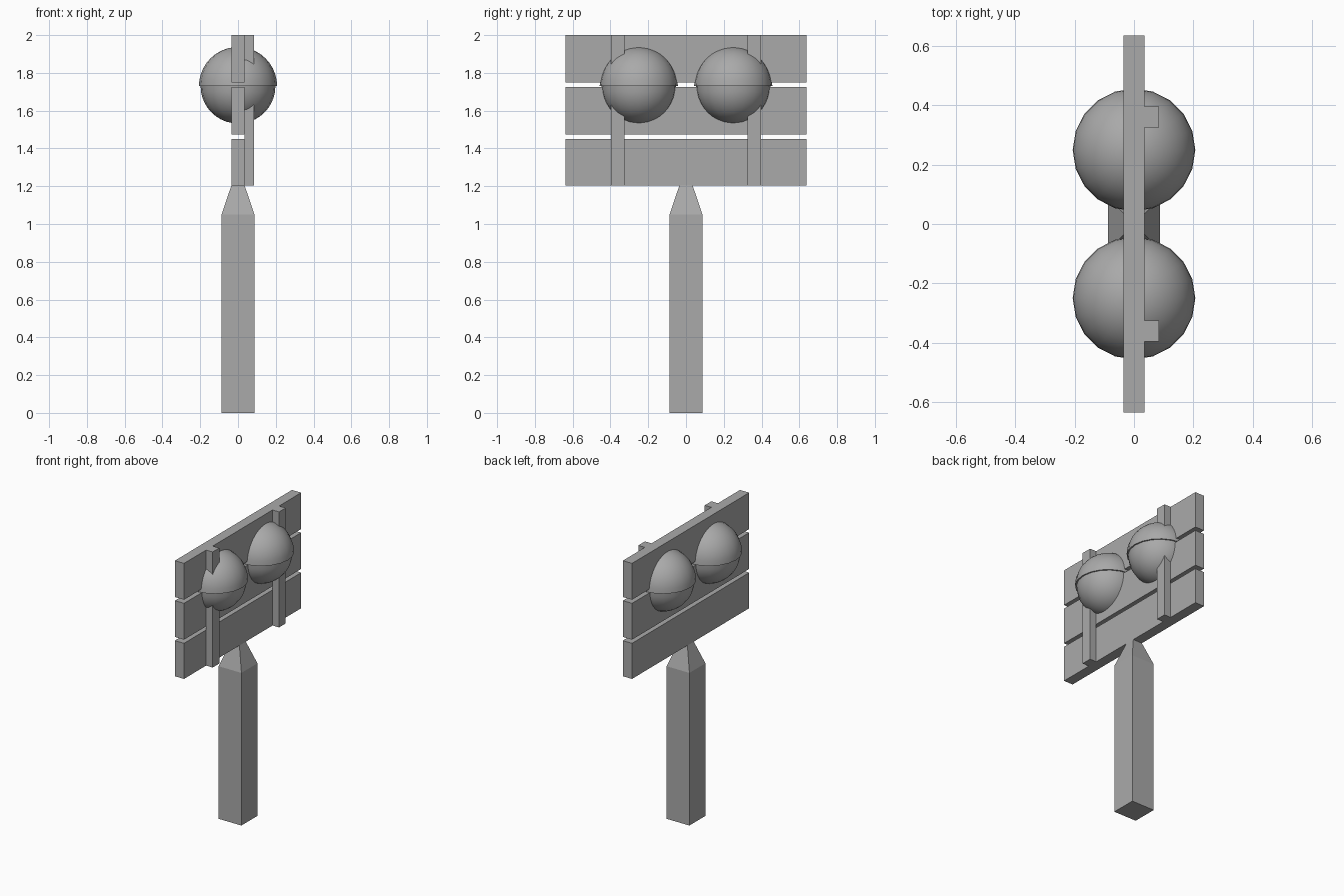
import bpy, bmesh, math

cube = bpy.data.objects.get("Cube")
if cube:
    bpy.data.objects.remove(cube, do_unlink=True)

GREY = (0.4, 0.4, 0.4, 1)
mat = bpy.data.materials.new("plain grey")
mat.use_nodes = True
mat.diffuse_color = GREY
mat.node_tree.nodes["Principled BSDF"].inputs["Base Color"].default_value = GREY


def add_object(name, bm):
    mesh = bpy.data.meshes.new(name)
    bm.to_mesh(mesh)
    bm.free()
    mesh.materials.append(mat)
    obj = bpy.data.objects.new(name, mesh)
    bpy.context.collection.objects.link(obj)
    return obj


def box(name, x, y, z):
    """Box spanning the given (low, high) ranges."""
    bm = bmesh.new()
    bmesh.ops.create_cube(bm, size=1)
    for v in bm.verts:
        v.co = [r[0] if c < 0 else r[1] for c, r in zip(v.co, (x, y, z))]
    return add_object(name, bm)


def half_ball(name, y, z, radius, up):
    """Closed half sphere, dome facing up (1) or down (-1)."""
    bm = bmesh.new()
    bmesh.ops.create_uvsphere(bm, u_segments=20, v_segments=20, radius=radius)
    cut = bmesh.ops.bisect_plane(bm, geom=bm.verts[:] + bm.edges[:] + bm.faces[:],
                                 plane_co=(0, 0, 0), plane_no=(0, 0, -up),
                                 dist=0.0001, clear_outer=True)
    rim = [e for e in bm.edges if e.is_boundary]
    bmesh.ops.contextual_create(bm, geom=rim)
    bmesh.ops.recalc_face_normals(bm, faces=bm.faces[:])
    bmesh.ops.translate(bm, verts=bm.verts[:], vec=(0, y, z))
    obj = add_object(name, bm)
    bpy.ops.object.select_all(action="DESELECT")
    obj.select_set(True)
    bpy.context.view_layer.objects.active = obj
    bpy.ops.object.shade_smooth_by_angle(angle=math.radians(40))


# Post with a tapered top
post = box("post", (-0.087, 0.087), (-0.087, 0.087), (0, 1.05))
bm = bmesh.new()
bm.from_mesh(post.data)
bm.faces.ensure_lookup_table()
top = max(bm.faces, key=lambda f: f.calc_center_median().z)
tip = bmesh.ops.extrude_discrete_faces(bm, faces=[top])["faces"][0]
bm.free()
bm = bmesh.new()
bm.from_mesh(post.data)
top = max(bm.faces, key=lambda f: f.calc_center_median().z)
tip = bmesh.ops.extrude_face_region(bm, geom=[top])["geom"]
bmesh.ops.delete(bm, geom=[top], context="FACES_ONLY")
for v in (g for g in tip if isinstance(g, bmesh.types.BMVert)):
    v.co.x *= 0.4
    v.co.y *= 0.4
    v.co.z = 1.205
bm.to_mesh(post.data)
bm.free()

# Horizontal sign planks
for name, low, high in (("lower_plank", 1.205, 1.45),
                        ("middle_plank", 1.475, 1.725),
                        ("upper_plank", 1.75, 2.0)):
    box(name, (-0.035, 0.035), (-0.637, 0.637), (low, high))

# Battens and balls on both sides
for side, s in (("front", -1), ("back", 1)):
    box(side + "_batten", (0.035, 0.085), sorted((s * 0.325, s * 0.397)), (1.205, 2.0))
    half_ball(side + "_ball_top", s * 0.25, 1.73, 0.207, 1)
    half_ball(side + "_ball_bottom", s * 0.25, 1.73, 0.198, -1)
